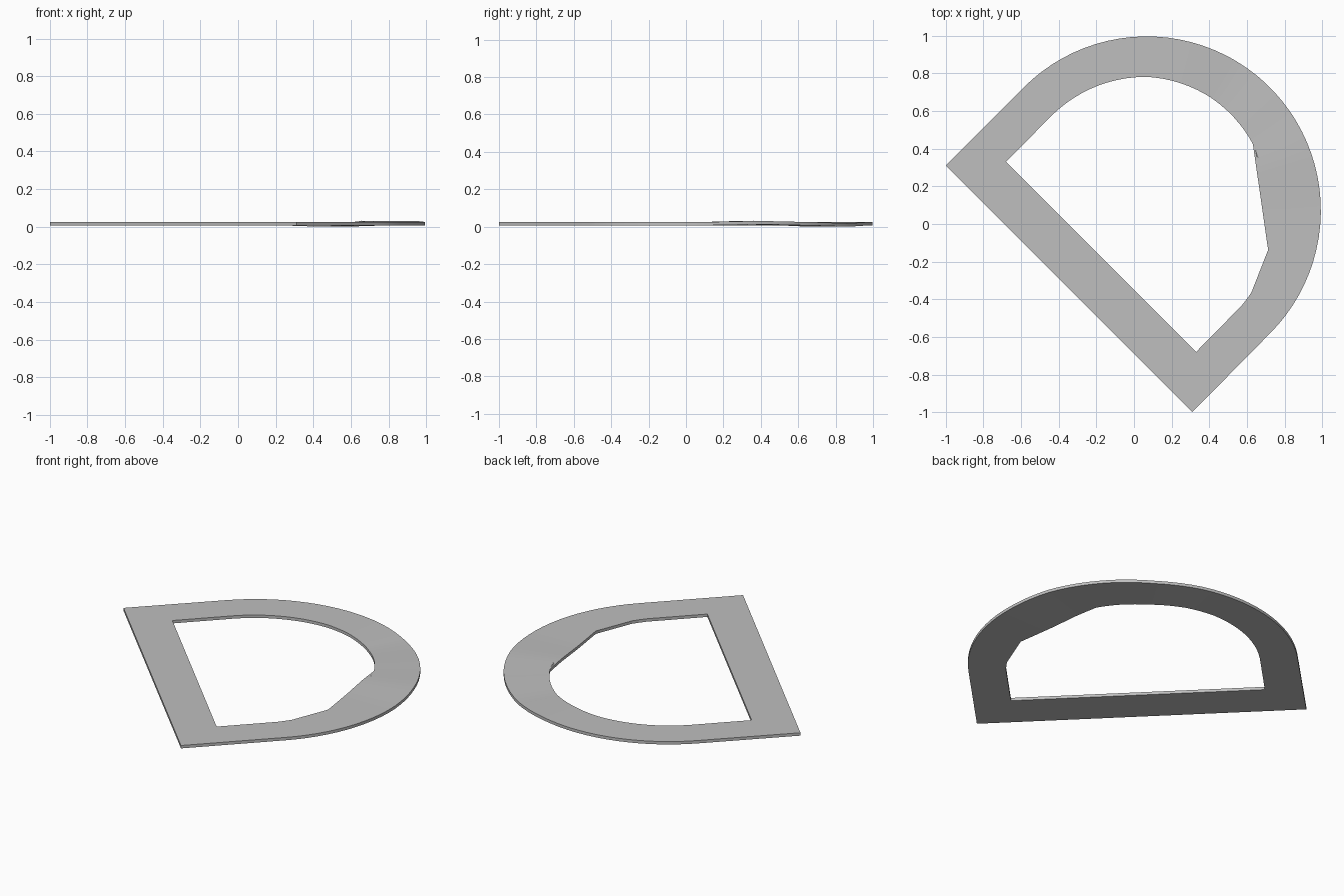
import bpy, bmesh, math
from mathutils import Vector

cube = bpy.data.objects.get("Cube")
if cube:
    bpy.data.objects.remove(cube, do_unlink=True)

grey = bpy.data.materials.new("light grey")
grey.use_nodes = True
colour = (0.52, 0.52, 0.52, 1)
grey.diffuse_color = colour
grey.node_tree.nodes["Principled BSDF"].inputs["Base Color"].default_value = colour

CENTRE = Vector((0.068, 0.072))
OUTER, BOTTOM, TOP = 0.925, 0.007, 0.025

# Inner rim: angle, radius, and whether a straight chord leads to the next knot
RIM = [(-45, 0.714, False), (-38, 0.706, True), (-18, 0.678, True),
       (32, 0.665, False), (50, 0.68, False), (61, 0.69, False),
       (90, 0.71, False), (135, 0.714, False)]


def polar(angle, radius):
    a = math.radians(angle)
    return CENTRE + radius * Vector((math.cos(a), math.sin(a)))


def inner_point(angle):
    for (a0, r0, chord), (a1, r1, _) in zip(RIM, RIM[1:]):
        if angle <= a1:
            t = (angle - a0) / (a1 - a0)
            if chord:
                return polar(a0, r0).lerp(polar(a1, r1), t)
            return polar(angle, r0 + (r1 - r0) * t)


def warp(angle):
    """Slight rise and dip along the curved side."""
    def hump(mid, width):
        return max(0, 1 - abs(angle - mid) / width)
    return 0.006 * hump(20, 18) - 0.007 * hump(58, 18)


def mesh_object(name, bm):
    bmesh.ops.recalc_face_normals(bm, faces=bm.faces)
    mesh = bpy.data.meshes.new(name)
    bm.to_mesh(mesh)
    bm.free()
    mesh.materials.append(grey)
    obj = bpy.data.objects.new(name, mesh)
    bpy.context.collection.objects.link(obj)
    return obj


# Cross-sections: the two square corners, then the round side between them
angles = sorted(set(range(-45, 136, 4)) | {a for a, _, _ in RIM})
sections = [(Vector((0.31, -1)), Vector((0.33, -0.68)), 0)]
sections += [(polar(a, OUTER), inner_point(a), warp(a)) for a in angles]
sections.append((Vector((-1, 0.31)), Vector((-0.68, 0.33)), 0))

# Flat D-shaped frame
bm = bmesh.new()
loops = []
for outer, inner, dz in sections:
    loops.append([bm.verts.new((p.x, p.y, z + dz)) for p, z in
                  ((outer, BOTTOM), (outer, TOP), (inner, TOP), (inner, BOTTOM))])
for a, b in zip(loops, loops[1:] + loops[:1]):
    for i in range(4):
        j = (i + 1) % 4
        bm.faces.new((a[i], a[j], b[j], b[i]))
frame = mesh_object("d_shaped_frame", bm)
bpy.context.view_layer.objects.active = frame
frame.select_set(True)
bpy.ops.object.shade_smooth_by_angle(angle=math.radians(30))

# Small raised crease on the inner rim
bm = bmesh.new()
base = [bm.verts.new(p) for p in
        ((0.636, 0.43, TOP), (0.65, 0.35, TOP), (0.685, 0.33, TOP))]
peak = bm.verts.new((0.655, 0.36, TOP + 0.007))
bm.faces.new(base)
for i in range(3):
    bm.faces.new((base[i], base[(i + 1) % 3], peak))
mesh_object("rim_crease", bm)
